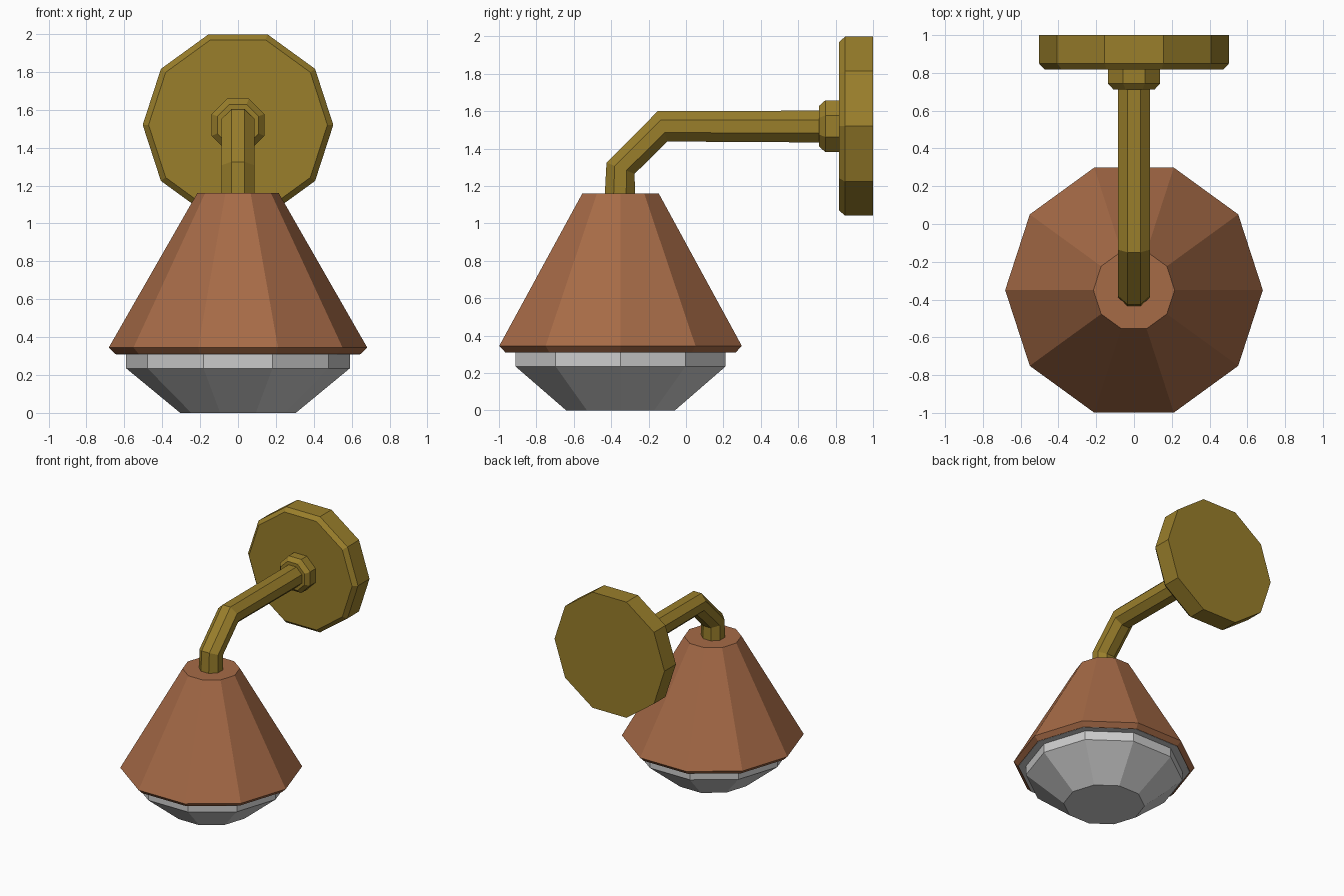
import bpy, bmesh, math
from mathutils import Vector

if "Cube" in bpy.data.objects:
    bpy.data.objects.remove(bpy.data.objects["Cube"])


def material(name, rgb):
    m = bpy.data.materials.new(name)
    m.diffuse_color = (*rgb, 1)
    m.use_nodes = True
    m.node_tree.nodes["Principled BSDF"].inputs["Base Color"].default_value = m.diffuse_color
    return m


def loft(name, rings, mat=None):
    """Skin a list of equal-length vertex rings and cap both ends."""
    bm = bmesh.new()
    loops = [[bm.verts.new(p) for p in ring] for ring in rings]
    n = len(loops[0])
    for a, b in zip(loops, loops[1:]):
        for i in range(n):
            j = (i + 1) % n
            bm.faces.new((a[i], a[j], b[j], b[i]))
    bm.faces.new(loops[0][::-1])
    bm.faces.new(loops[-1])
    bmesh.ops.recalc_face_normals(bm, faces=bm.faces)
    me = bpy.data.meshes.new(name)
    bm.to_mesh(me)
    bm.free()
    ob = bpy.data.objects.new(name, me)
    bpy.context.collection.objects.link(ob)
    if mat:
        me.materials.append(mat)
    return ob


def ring(center, u, v, sides, phase=0.0):
    """Polygon around center spanned by the radius vectors u and v."""
    angles = [math.tau * (i + phase) / sides for i in range(sides)]
    return [Vector(center) + Vector(u) * math.cos(a) + Vector(v) * math.sin(a)
            for a in angles]


def upright(profile, y):
    return [ring((0, y, z), (r, 0, 0), (0, r, 0), 10) for r, z in profile]


def wall_disc(profile, z, sides, phase):
    return [ring((0, y, z), (r, 0, 0), (0, 0, r), sides, phase) for r, y in profile]


copper = material("copper", (0.38, 0.145, 0.062))
brass = material("brass", (0.32, 0.21, 0.024))
LAMP_Y, ARM_Z = -0.35, 1.52

# Shade and the glass bowl with its hidden flange
loft("shade", upright([(0.215, 1.16), (0.682, 0.345), (0.648, 0.311)], LAMP_Y), copper)
loft("glass_bowl", upright([(0.645, 0.313), (0.645, 0.309), (0.59, 0.309),
                            (0.59, 0.235), (0.305, 0.0)], LAMP_Y))

# Wall plate and collar
loft("wall_plate", wall_disc([(0.503, 1.0), (0.503, 0.85), (0.472, 0.817)],
                             ARM_Z, 10, 0), brass)
loft("arm_collar", wall_disc([(0.15, 0.817), (0.15, 0.745), (0.118, 0.712)],
                             ARM_Z, 8, 0.5), brass)

# Bent octagonal arm: outer and inner (y, z) points of each ring
stations = [((0.73, 1.603), (0.73, 1.433)), ((-0.15, 1.601), (-0.10, 1.438)),
            ((-0.425, 1.325), (-0.275, 1.265)), ((-0.435, 1.14), (-0.272, 1.14))]
arm = []
for outer, inner in stations:
    o, i = Vector((0, *outer)), Vector((0, *inner))
    k = 1 / math.cos(math.pi / 8)
    arm.append(ring((o + i) / 2, (0.086 * k, 0, 0), (o - i) / 2 * k, 8, 0.5))
loft("arm", arm, brass)
